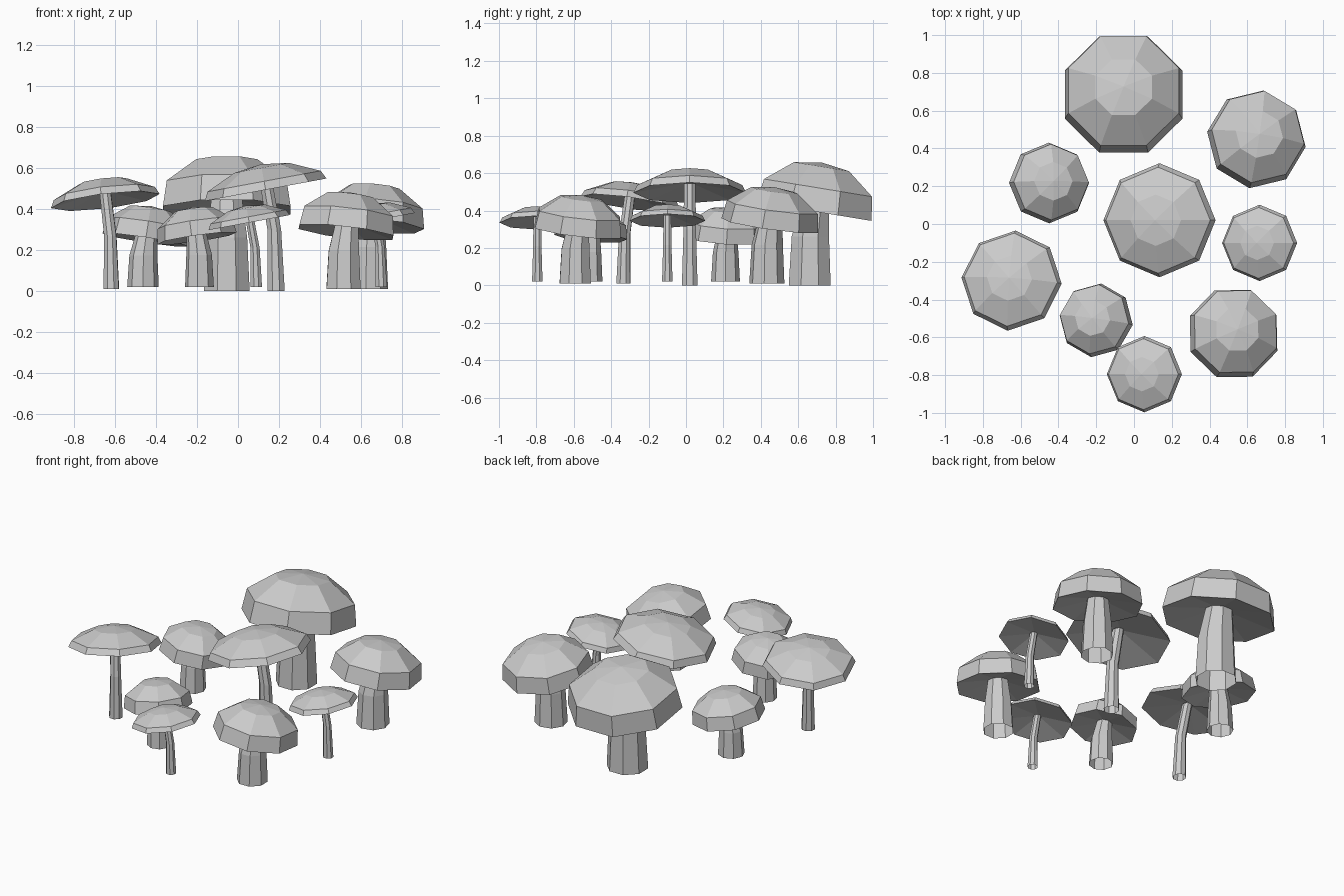
import bpy, bmesh, math
from mathutils import Vector, Matrix

if "Cube" in bpy.data.objects:
    bpy.data.objects.remove(bpy.data.objects["Cube"])

grey = bpy.data.materials.new("light grey")
grey.diffuse_color = (0.6, 0.6, 0.6, 1)
grey.use_nodes = True
grey.node_tree.nodes["Principled BSDF"].inputs["Base Color"].default_value = grey.diffuse_color

SIDES = 8


def finish(name, bm):
    bmesh.ops.recalc_face_normals(bm, faces=bm.faces)
    mesh = bpy.data.meshes.new(name)
    bm.to_mesh(mesh)
    bm.free()
    mesh.materials.append(grey)
    obj = bpy.data.objects.new(name, mesh)
    bpy.context.collection.objects.link(obj)
    return obj


def ring(bm, center, r, turn):
    return [bm.verts.new(Vector(center) + Vector((r * math.cos(a), r * math.sin(a), 0)))
            for a in (turn + 2 * math.pi * i / SIDES for i in range(SIDES))]


def bridge(bm, a, b):
    for i in range(SIDES):
        j = (i + 1) % SIDES
        bm.faces.new((a[i], a[j], b[j], b[i]))


def fan(bm, loop, tip):
    v = bm.verts.new(tip)
    for i in range(SIDES):
        bm.faces.new((loop[i], loop[(i + 1) % SIDES], v))


def cap(name, profile, under, top, pos, size, turn, az, tilt):
    """Faceted dome with a fanned crown and hollow gills, leaning toward az."""
    bm = bmesh.new()
    loops = [ring(bm, (0, 0, z), r, turn) for r, z in profile]
    for a, b in zip(loops, loops[1:]):
        bridge(bm, a, b)
    fan(bm, loops[0], (0, 0, under))
    fan(bm, loops[-1], (0, 0, top))
    lean = Matrix.Rotation(tilt, 4, Vector((-math.sin(az), math.cos(az), 0)))
    bm.transform(Matrix.Translation(pos) @ lean @ Matrix.Scale(size, 4))
    finish(name, bm)


def stem(name, path, pos, size, base_z, az, under):
    """Bent tapering column, open at both ends; rows are lean, height, radius."""
    bm = bmesh.new()
    u = Vector((math.cos(az), math.sin(az), 0))
    top_z = pos[2] + under * size
    loops = []
    for lean, h, r in path:
        c = Vector((pos[0], pos[1], 0)) + u * lean * size
        c.z = base_z + (top_z - base_z) * h
        loops.append(ring(bm, c, r * size, az + math.pi / 8))
    for a, b in zip(loops, loops[1:]):
        bridge(bm, a, b)
    finish(name, bm)


# Thick domed mushrooms: x, y, rim height, radius, lean direction, base height
STOUT_CAP = [(1, 0), (0.94, 0.38), (0.48, 0.72)]
STOUT_STEM = [(-0.07, 0, 0.36), (-0.06, 0.58, 0.32), (0.02, 1, 0.24)]
stout = [
    ("back_large", -0.055, 0.685, 0.395, 0.337, 90, 0),
    ("back_right", 0.648, 0.448, 0.32, 0.264, 59, 0.01),
    ("back_left", -0.45, 0.217, 0.25, 0.214, 22.5, 0.02),
    ("front_middle", -0.2, -0.51, 0.258, 0.197, 150, 0.02),
    ("front_right", 0.527, -0.58, 0.288, 0.25, 46, 0.01),
]
for name, x, y, z, r, deg, base in stout:
    az = math.radians(deg)
    cap(name + "_cap", STOUT_CAP, 0.2, 0.785, (x, y, z), r,
        az + math.pi / 8, az, math.radians(9.3))
    stem(name + "_stem", STOUT_STEM, (x, y, z), r, base, az, 0.17)

# Slender flat mushrooms
SLIM_CAP = [(1, 0), (0.93, 0.14), (0.45, 0.36)]
SLIM_STEM = [(-0.17, 0, 0.15), (-0.14, 0.55, 0.12), (0.0, 1, 0.11)]
slim = [
    ("center", 0.135, 0.02, 0.495, 0.302, 180, 0),
    ("left", -0.648, -0.3, 0.44, 0.268, 131, 0.01),
    ("right", 0.665, -0.1, 0.345, 0.202, 180, 0.02),
    ("front_small", 0.055, -0.795, 0.335, 0.202, 180, 0.02),
]
for name, x, y, z, r, deg, base in slim:
    az = math.radians(deg)
    cap(name + "_cap", SLIM_CAP, 0.19, 0.42, (x, y, z), r, az, az, math.radians(10.5))
    stem(name + "_stem", SLIM_STEM, (x, y, z), r, base, az, 0.16)
